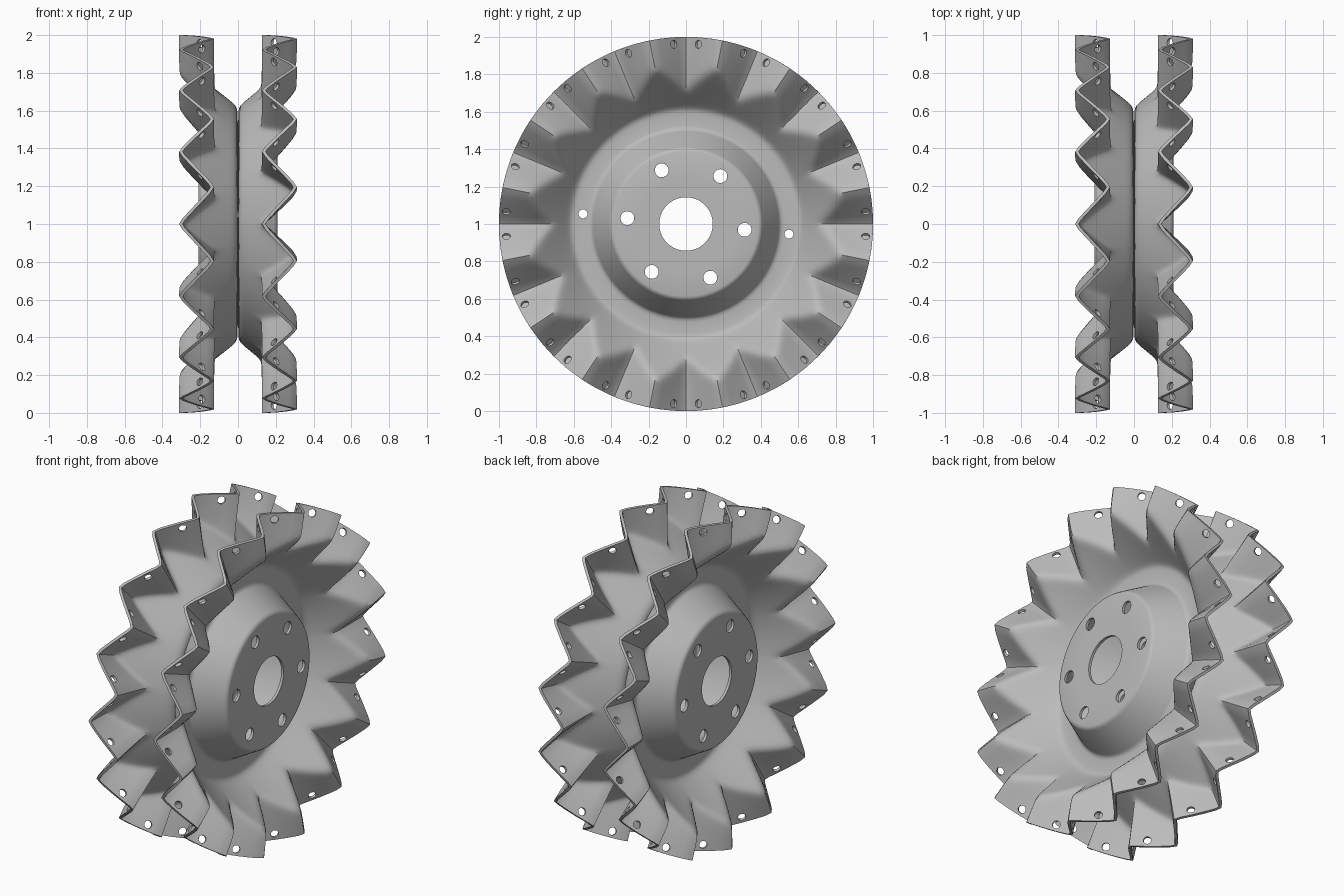
import bpy
import bmesh
from math import asin, atan2, cos, pi, radians, sqrt, tau
from mathutils import Matrix, Vector

TEETH, STEPS = 16, 16
COLS = TEETH * STEPS
THICK = 0.016
FLOOR = 0.009           # mid-sheet height of the flat mating ring
HOLE_TURN = -tau / 64   # bolt pattern offset from a tooth trough

cube = bpy.data.objects.get("Cube")
if cube:
    bpy.data.objects.remove(cube, do_unlink=True)

steel = bpy.data.materials.new("grey_steel")
steel.use_nodes = True
grey = (0.5, 0.5, 0.5, 1)
steel.diffuse_color = grey
steel.node_tree.nodes["Principled BSDF"].inputs["Base Color"].default_value = grey


def soft_max(a, b, k):
    return (a + b + sqrt((a - b) ** 2 + k * k)) / 2


def zigzag(angle):
    """Rounded triangle wave, lowest at angle 0."""
    return 0.22 - 0.083 * asin(0.985 * cos(TEETH * angle)) / asin(0.985)


def sheet_height(radius, angle):
    """Flared dish that is cut off by the folded teeth."""
    cone = soft_max(1.3 * (radius - 0.612), FLOOR, 0.02)
    return -soft_max(-cone, -zigzag(angle), 0.025)


def polar(radius, angle, x):
    return Vector((x, radius * cos(angle), radius * cos(angle - pi / 2)))


def make_object(name, bm):
    mesh = bpy.data.meshes.new(name)
    bmesh.ops.recalc_face_normals(bm, faces=bm.faces)
    bm.to_mesh(mesh)
    bm.free()
    obj = bpy.data.objects.new(name, mesh)
    bpy.context.collection.objects.link(obj)
    return obj


# Pressed sheet: raised hub, mating ring, flared dish and folded teeth
hub = [(0.143, 0.2), (0.25, 0.2), (0.385, 0.2), (0.395, 0.197), (0.403, 0.187),
       (0.488, 0.032), (0.496, 0.02), (0.508, 0.012), (0.525, FLOOR)]
outer = [0.58 + 0.42 * i / 30 for i in range(31)]
bm = bmesh.new()
rows = []
for r, x in hub + [(r, None) for r in outer]:
    angles = [tau * i / COLS for i in range(COLS)]
    rows.append([bm.verts.new(polar(r, a, sheet_height(r, a) if x is None else x))
                 for a in angles])
for inner, outer_row in zip(rows, rows[1:]):
    for i in range(COLS):
        j = (i + 1) % COLS
        bm.faces.new((inner[i], inner[j], outer_row[j], outer_row[i]))
disc = make_object("right_wheel_disc", bm)
disc.data.materials.append(steel)

# Hole cutters: hub bolts, locating pins and two holes per tooth
bm = bmesh.new()


def drill(centre, axis, radius, depth):
    turn = axis.to_track_quat('Z', 'Y').to_matrix().to_4x4()
    bmesh.ops.create_cone(bm, cap_ends=True, segments=24, radius1=radius, radius2=radius,
                          depth=depth, matrix=Matrix.Translation(centre) @ turn)


x_axis = Vector((1, 0, 0))
for i in range(6):
    drill(polar(0.315, HOLE_TURN + i * tau / 6, 0.2), x_axis, 0.037, 0.1)
for i in range(2):
    drill(polar(0.553, HOLE_TURN + i * pi, FLOOR), x_axis, 0.024, 0.1)
for i in range(TEETH):
    for side in (-1, 1):
        a = i * tau / TEETH + side * radians(4.2)
        tangent = polar(1, a + pi / 2, 0)
        drill(polar(0.963, a, zigzag(a)), x_axis - 0.9 * side * tangent, 0.022, 0.07)
cutter = make_object("hole_cutter", bm)
cutter.hide_render = True

# Give the sheet its thickness and punch the holes
solid = disc.modifiers.new("thickness", 'SOLIDIFY')
solid.thickness = THICK
solid.offset = 0
solid.use_even_offset = True
punch = disc.modifiers.new("holes", 'BOOLEAN')
punch.object = cutter
punch.operation = 'DIFFERENCE'
punch.solver = 'EXACT'
bpy.ops.object.select_all(action='DESELECT')
disc.select_set(True)
bpy.context.view_layer.objects.active = disc
for name in ("thickness", "holes"):
    bpy.ops.object.modifier_apply(modifier=name)
bpy.data.objects.remove(cutter, do_unlink=True)
bpy.ops.object.shade_smooth_by_angle(angle=radians(35))

# Second disc: the same pressing flipped and turned half a tooth
other = bpy.data.objects.new("left_wheel_disc", disc.data)
bpy.context.collection.objects.link(other)
lift = Matrix.Translation((0, 0, 1))
disc.matrix_world = lift
other.matrix_world = lift @ Matrix.Rotation(-pi / TEETH, 4, 'X') @ Matrix.Rotation(pi, 4, 'Y')
disc.name, other.name = "left_wheel_disc", "right_wheel_disc"
